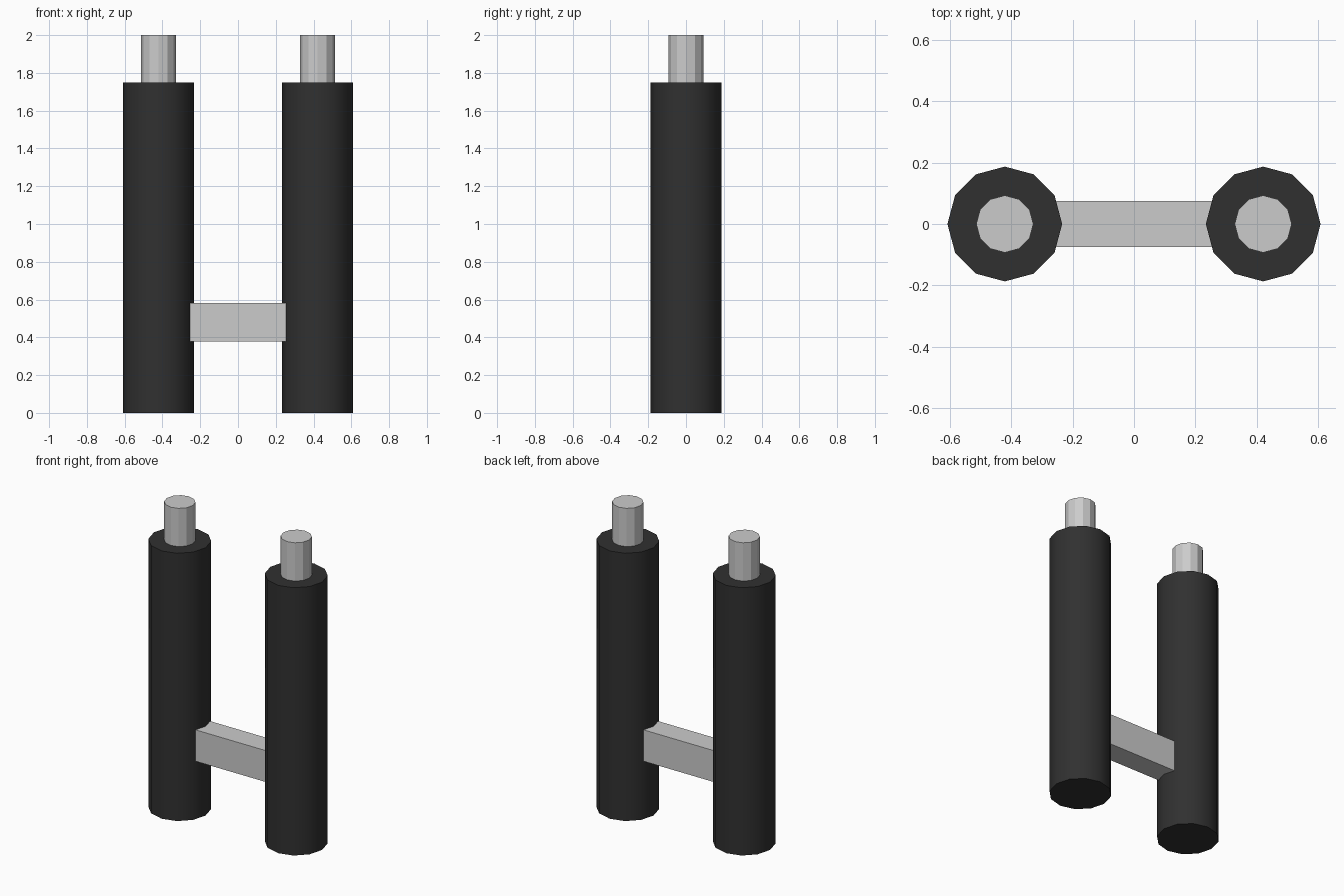
import bpy, math

if "Cube" in bpy.data.objects:
    bpy.data.objects.remove(bpy.data.objects["Cube"])

TUBE_X = 0.421


def cylinder(name, x, radius, z0, z1):
    bpy.ops.mesh.primitive_cylinder_add(
        vertices=12, radius=radius, depth=z1 - z0,
        location=(x, 0, (z0 + z1) / 2))
    ob = bpy.context.object
    ob.name = name
    return ob


black = bpy.data.materials.new("black_rubber")
black.diffuse_color = (0.03, 0.03, 0.03, 1)
black.use_nodes = True
black.node_tree.nodes["Principled BSDF"].inputs["Base Color"].default_value = black.diffuse_color

# Twin tubes, each with a slim rod standing out of the top
for side, sx in (("left", -1), ("right", 1)):
    tube = cylinder(side + "_tube", sx * TUBE_X, 0.187, 0, 1.75)
    tube.data.materials.append(black)
    bpy.ops.object.shade_smooth_by_angle(angle=math.radians(40))
    cylinder(side + "_rod", sx * TUBE_X, 0.093, 1.74, 2.0)

# Cross bar, its ends sunk into the tubes
bpy.ops.mesh.primitive_cube_add(size=1, location=(0, 0, 0.48))
bar = bpy.context.object
bar.name = "cross_bar"
bar.scale = (0.56, 0.15, 0.205)
